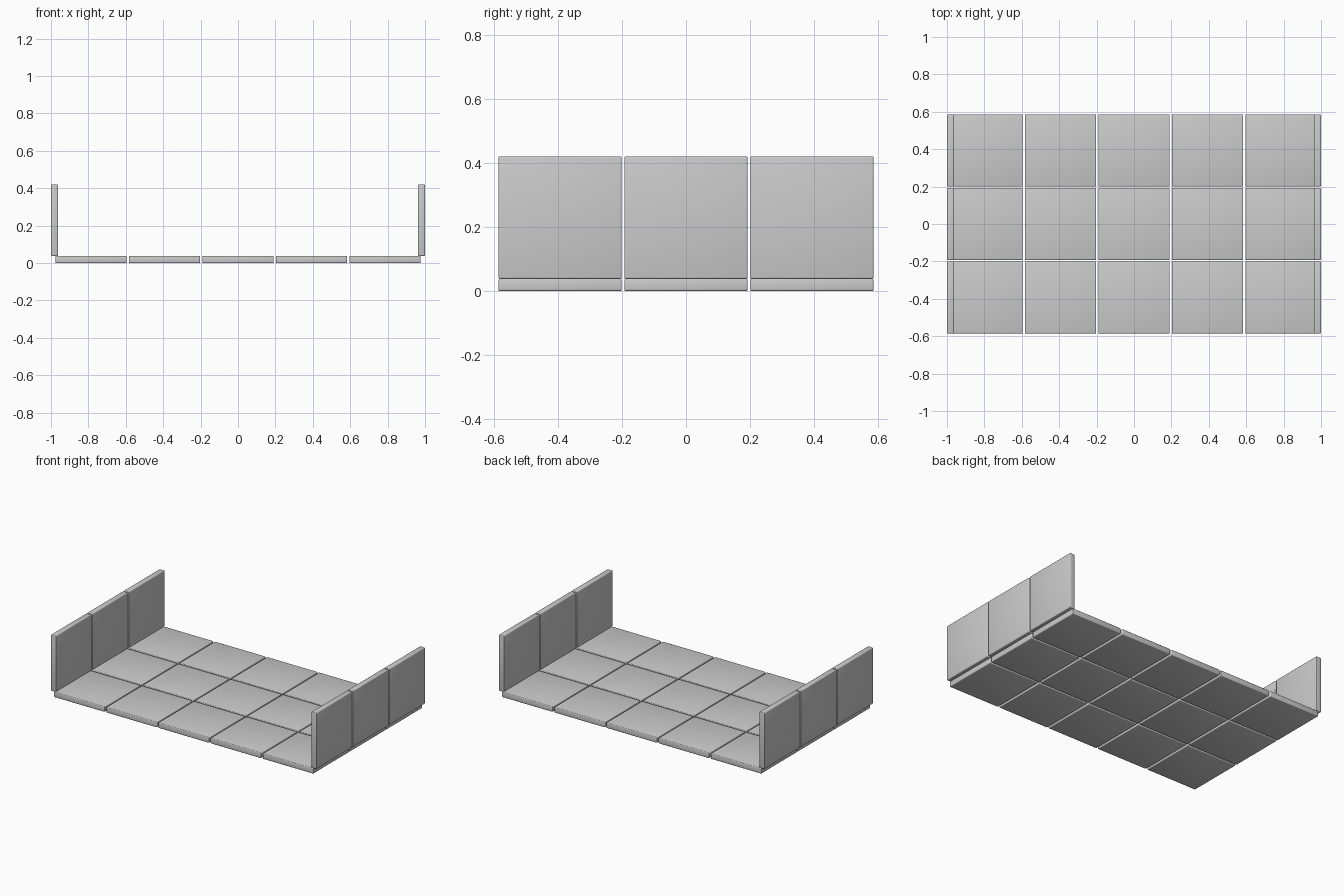
import bpy
from math import radians

if "Cube" in bpy.data.objects:
    bpy.data.objects.remove(bpy.data.objects["Cube"])

PITCH_X, PITCH_Y = 0.393, 0.393
LEN, WID, THK = 0.382, 0.385, 0.038


def panel(name, size, loc):
    """Square slab with softly rounded edges."""
    bpy.ops.mesh.primitive_cube_add(size=1, location=loc)
    ob = bpy.context.object
    ob.name = name
    ob.scale = size
    bpy.ops.object.transform_apply(location=False, rotation=False, scale=True)
    bev = ob.modifiers.new("soft_edge", 'BEVEL')
    bev.width = 0.005
    bev.segments = 3
    bpy.ops.object.modifier_apply(modifier=bev.name)
    bpy.ops.object.shade_smooth_by_angle(angle=radians(35))
    return ob


# Floor: five by three tiles
for i in range(5):
    for j in range(3):
        panel(f"floor_tile_{i}_{j}", (LEN, WID, THK),
              ((i - 2) * PITCH_X, (j - 1) * PITCH_Y, THK / 2))

# End walls: three upright panels standing on each end of the floor
for side, label in ((-1, "left"), (1, "right")):
    for j in range(3):
        panel(f"{label}_wall_panel_{j}", (THK, WID, LEN),
              (side * (1 - THK / 2), (j - 1) * PITCH_Y, THK + LEN / 2))
